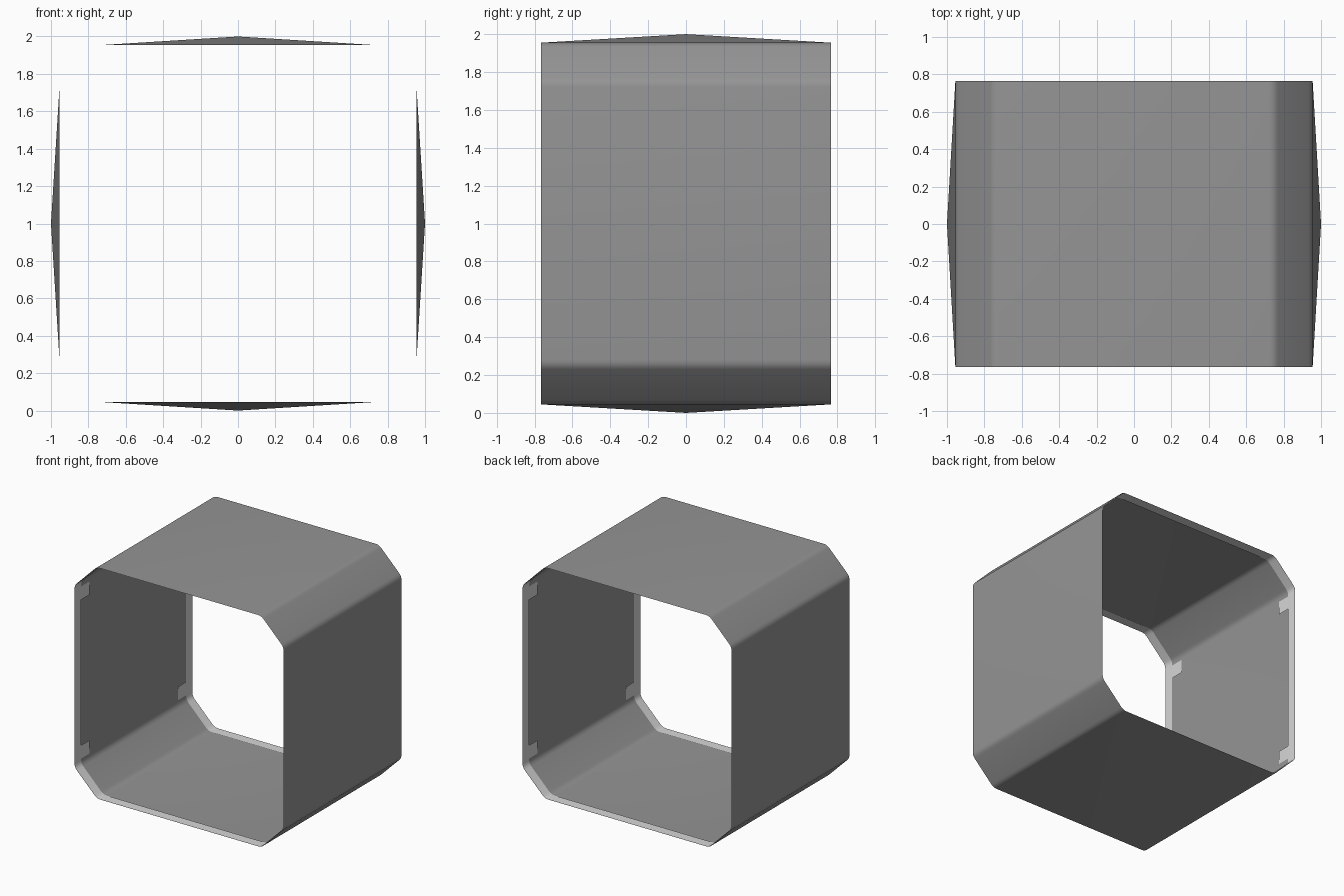
import bpy, bmesh, math
from mathutils import Vector

if "Cube" in bpy.data.objects:
    bpy.data.objects.remove(bpy.data.objects["Cube"])

R = 0.955        # half width of the opening
CUT = 0.205      # size of the corner chamfer
SOFT = 0.03      # rounding of each chamfer edge
D = 0.765        # half depth
CZ = 1.0         # height of the centre
BULGE = 1.0      # panel centre distance from the axis


def material(name, v):
    m = bpy.data.materials.new(name)
    m.diffuse_color = (v, v, v, 1)
    m.use_nodes = True
    m.node_tree.nodes["Principled BSDF"].inputs["Base Color"].default_value = m.diffuse_color
    return m


grey = material("mid grey", 0.30)
pale = material("pale grey", 0.68)


def make_object(name, bm, mat):
    me = bpy.data.meshes.new(name)
    bm.to_mesh(me)
    bm.free()
    me.materials.append(mat)
    ob = bpy.data.objects.new(name, me)
    bpy.context.collection.objects.link(ob)
    bpy.ops.object.select_all(action='DESELECT')
    ob.select_set(True)
    bpy.context.view_layer.objects.active = ob
    bpy.ops.object.shade_smooth_by_angle(angle=math.radians(30))
    return ob


def soften(corner, before, after, n=4):
    """Rounded corner as a short curve."""
    c = Vector(corner)
    a = c + (Vector(before) - c).normalized() * SOFT
    b = c + (Vector(after) - c).normalized() * SOFT
    return [a * (1 - t) ** 2 + c * 2 * t * (1 - t) + b * t * t
            for t in (i / n for i in range(n + 1))]


def profile(r):
    """Chamfered square, counter-clockwise; each quarter starts at the end of a flat side."""
    f = r - CUT
    p, q = (r, f), (f, r)
    quarter = soften(p, (r, 0), q) + soften(q, p, (0, r))
    pts = []
    for k in range(4):
        c, s = round(math.cos(k * math.pi / 2)), round(math.sin(k * math.pi / 2))
        pts += [(c * a.x - s * a.y, s * a.x + c * a.y) for a in quarter]
    return pts, len(quarter)


def ring(bm, pts, y):
    return [bm.verts.new((x, y, CZ + z)) for x, z in pts]


# Shell: open sleeve with four slightly peaked panels and plain chamfers
bm = bmesh.new()
pts, n = profile(R)
front, back = ring(bm, pts, -D), ring(bm, pts, D)
total = len(pts)
for i in range(total):
    j = (i + 1) % total
    quad = (front[i], front[j], back[j], back[i])
    if i % n == n - 1:
        a = ((i // n) + 1) * math.pi / 2
        apex = bm.verts.new((BULGE * math.cos(a), 0, CZ + BULGE * math.sin(a)))
        for k in range(4):
            bm.faces.new((quad[k], quad[(k + 1) % 4], apex))
    else:
        bm.faces.new(quad)
bmesh.ops.recalc_face_normals(bm, faces=bm.faces)
if sum(f.normal.dot(f.calc_center_median() - Vector((0, 0, CZ))) for f in bm.faces) < 0:
    bmesh.ops.reverse_faces(bm, faces=bm.faces)
make_object("shell", bm, grey)

# Pale edge bands lining the inside of both openings
inner, n = profile(R - 0.003)
for name, s in (("front_band", -1), ("back_band", 1)):
    bm = bmesh.new()
    a, b = ring(bm, inner, s * D), ring(bm, inner, s * (D - 0.08))
    for i in range(len(inner)):
        j = (i + 1) % len(inner)
        vs = (a[i], b[i], b[j], a[j])
        bm.faces.new(vs if s > 0 else vs[::-1])
    # bands face the axis
    bm.normal_update()
    if sum(f.normal.dot(f.calc_center_median() - Vector((0, s * D, CZ))) for f in bm.faces) > 0:
        bmesh.ops.reverse_faces(bm, faces=bm.faces)
    make_object(name, bm, pale)

# Small pale pads in the corners of the two inner side walls
bm = bmesh.new()
for sx in (-1, 1):
    for sy in (-1, 1):
        for sz in (-1, 1):
            x = sx * (R - 0.003)
            y0, y1 = sy * (D - 0.08), sy * (D - 0.19)
            z0, z1 = CZ + sz * 0.60, CZ + sz * 0.71
            f = bm.faces.new([bm.verts.new((x, y, z)) for y, z in
                              ((y0, z0), (y1, z0), (y1, z1), (y0, z1))])
            f.normal_update()
            if f.normal.x * sx > 0:
                f.normal_flip()
make_object("wall_pads", bm, pale)
